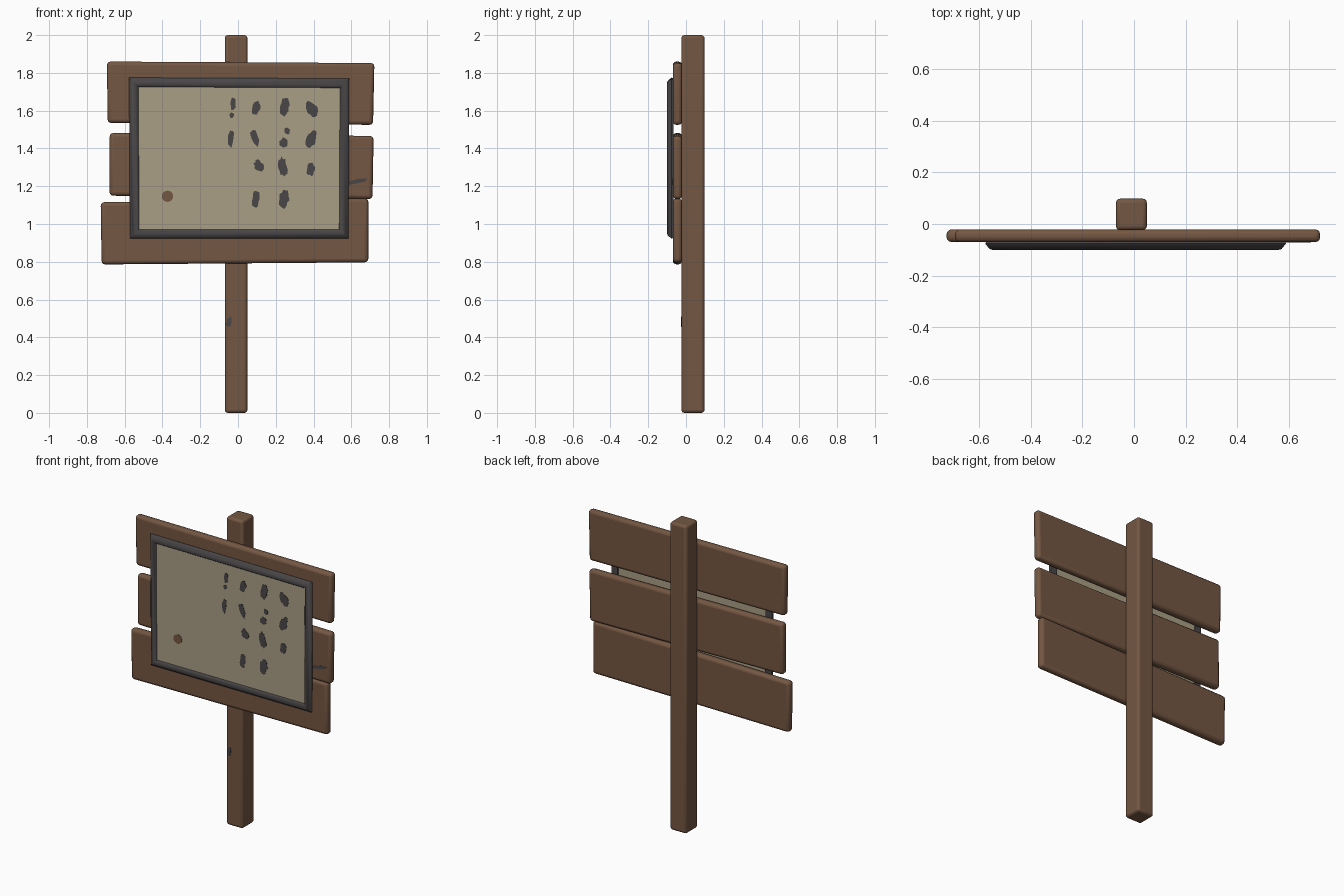
import bpy, bmesh, math, random

if "Cube" in bpy.data.objects:
    bpy.data.objects.remove(bpy.data.objects["Cube"])

random.seed(4)


def material(name, rgb):
    m = bpy.data.materials.new(name)
    m.diffuse_color = (*rgb, 1)
    m.use_nodes = True
    m.node_tree.nodes["Principled BSDF"].inputs["Base Color"].default_value = m.diffuse_color
    return m


WOOD = material("brown wood", (0.175, 0.095, 0.055))
PAPER = material("aged paper", (0.40, 0.345, 0.235))
IRON = material("dark grey frame", (0.068, 0.061, 0.064))


def finish(name, bm, mat, bevel=0, segments=3):
    bmesh.ops.recalc_face_normals(bm, faces=bm.faces)
    me = bpy.data.meshes.new(name)
    bm.to_mesh(me)
    bm.free()
    ob = bpy.data.objects.new(name, me)
    bpy.context.collection.objects.link(ob)
    me.materials.append(mat)
    if bevel:
        mod = ob.modifiers.new("rounded edges", 'BEVEL')
        mod.width, mod.segments = bevel, segments
    bpy.ops.object.select_all(action='DESELECT')
    bpy.context.view_layer.objects.active = ob
    ob.select_set(True)
    bpy.ops.object.shade_smooth_by_angle(angle=math.radians(40))
    return ob


def slab(name, outline, y0, y1, mat, bevel=0, segments=3):
    """Extrude an x-z outline from y0 to y1."""
    bm = bmesh.new()
    front = [bm.verts.new((x, y0, z)) for x, z in outline]
    back = [bm.verts.new((x, y1, z)) for x, z in outline]
    bm.faces.new(front)
    bm.faces.new(back[::-1])
    n = len(outline)
    for i in range(n):
        j = (i + 1) % n
        bm.faces.new((front[i], back[i], back[j], front[j]))
    return finish(name, bm, mat, bevel, segments)


# Post
slab("post", [(-0.07, 0), (0.05, 0), (0.05, 2), (-0.07, 2)], -0.024, 0.098, WOOD, 0.016)

# Three uneven boards
boards = {
    "top_board": [(-0.69, 1.535), (0.715, 1.525), (0.722, 1.852), (-0.694, 1.86)],
    "middle_board": [(-0.68, 1.15), (0.712, 1.132), (0.718, 1.466), (-0.679, 1.482)],
    "bottom_board": [(-0.722, 0.786), (0.69, 0.797), (0.69, 1.136), (-0.727, 1.115)],
}
for name, outline in boards.items():
    slab(name, outline, -0.07, -0.021, WOOD, 0.019)

# Picture frame: a bevelled profile swept round four corners
corners = [(-0.567, 0.927), (0.58, 0.927), (0.584, 1.765), (-0.572, 1.77)]
signs = [(1, 1), (-1, 1), (-1, -1), (1, -1)]
profile = [(0, -0.066), (-0.005, -0.076), (0.012, -0.097), (0.022, -0.1),
           (0.034, -0.097), (0.045, -0.084), (0.045, -0.066)]
bm = bmesh.new()
rings = [[bm.verts.new((c[0] + s[0] * d, y, c[1] + s[1] * d)) for c, s in zip(corners, signs)]
         for d, y in profile]
for a, b in zip(rings, rings[1:] + rings[:1]):
    for i in range(4):
        j = (i + 1) % 4
        bm.faces.new((a[i], a[j], b[j], b[i]))
finish("notice_frame", bm, IRON)

# Paper panel
slab("notice_panel", [(-0.54, 0.955), (0.55, 0.955), (0.55, 1.735), (-0.54, 1.735)],
     -0.085, -0.073, PAPER)


def blot(name, x, z, w, h, y, mat, tilt=0.0, rough=0.18):
    """Thin irregular painted spot."""
    pts = []
    for k in range(16):
        a = k * math.tau / 16
        r = 1 + random.uniform(-rough, rough)
        u, v = w / 2 * r * math.cos(a), h / 2 * r * math.sin(a)
        pts.append((x + u * math.cos(tilt) - v * math.sin(tilt),
                    z + u * math.sin(tilt) + v * math.cos(tilt)))
    slab(name, pts, y - 0.001, y + 0.001, mat)


# Dark blots in rows: x, z, width, height, tilt
blots = [(-0.025, 1.635, .028, .075, -.1), (-0.033, 1.575, .022, .03, 0), (0.095, 1.612, .04, .075, -.3),
         (0.247, 1.62, .05, .10, -.2), (0.388, 1.61, .058, .085, .4),
         (-0.038, 1.45, .032, .085, -.1), (0.09, 1.455, .04, .095, .3),
         (0.26, 1.492, .03, .035, 0), (0.243, 1.432, .045, .05, -.2), (0.388, 1.448, .05, .09, -.4),
         (0.11, 1.307, .045, .065, .5), (0.238, 1.303, .045, .10, .15), (0.386, 1.29, .045, .07, -.2),
         (0.094, 1.133, .04, .09, -.1), (0.243, 1.132, .055, .095, -.2)]
for i, (x, z, w, h, t) in enumerate(blots):
    blot(f"ink_blot_{i + 1}", x, z, w, h, -0.086, IRON, t)

# Brown stain, and dark scratches on board and post
blot("brown_stain", -0.373, 1.147, 0.06, 0.06, -0.086, WOOD, 0, 0.02)
blot("board_scratch", 0.63, 1.225, 0.11, 0.022, -0.0705, IRON, 0.2)
blot("post_scratch", -0.048, 0.48, 0.025, 0.06, -0.0245, IRON, -0.25)
